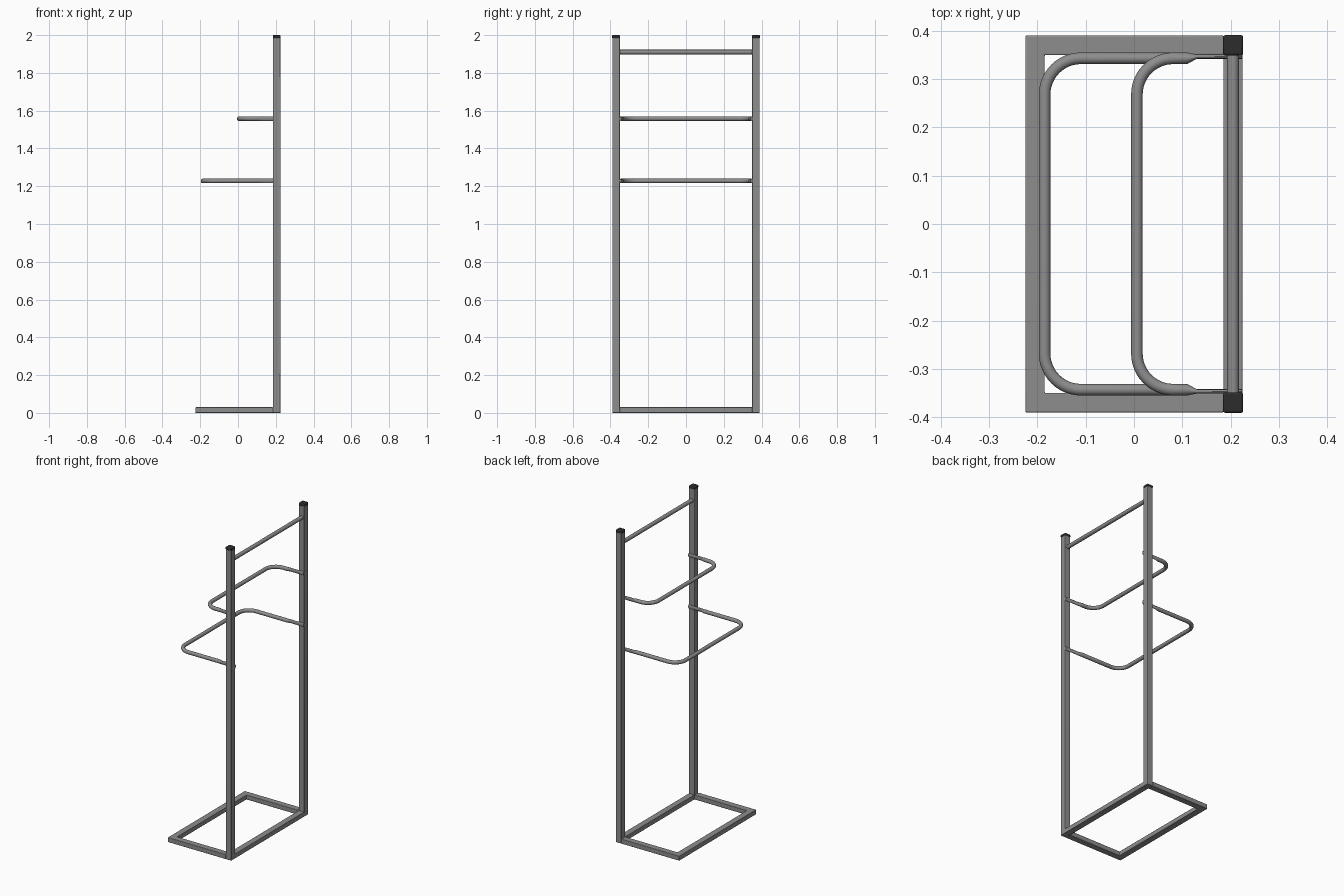
import bpy, bmesh, math
from mathutils import Vector

if "Cube" in bpy.data.objects:
    bpy.data.objects.remove(bpy.data.objects["Cube"])


def material(name, v):
    m = bpy.data.materials.new(name)
    m.diffuse_color = (v, v, v, 1)
    m.use_nodes = True
    m.node_tree.nodes["Principled BSDF"].inputs["Base Color"].default_value = m.diffuse_color
    return m


STEEL = material("grey steel", 0.27)
BLACK = material("black plastic", 0.025)


def finish(bm, name, mat, bevel=0.0):
    bmesh.ops.recalc_face_normals(bm, faces=bm.faces)
    me = bpy.data.meshes.new(name)
    bm.to_mesh(me)
    bm.free()
    me.materials.append(mat)
    ob = bpy.data.objects.new(name, me)
    bpy.context.collection.objects.link(ob)
    if bevel:
        b = ob.modifiers.new("soft edges", 'BEVEL')
        b.width = bevel
        b.segments = 3
        b.limit_method = 'ANGLE'
    bpy.context.view_layer.objects.active = ob
    ob.select_set(True)
    bpy.ops.object.shade_smooth_by_angle(angle=math.radians(35))
    ob.select_set(False)
    return ob


def prism(name, outline, z0, z1, mat, bevel):
    bm = bmesh.new()
    f = bm.faces.new([bm.verts.new((x, y, z0)) for x, y in outline])
    r = bmesh.ops.extrude_face_region(bm, geom=[f])
    for v in r["geom"]:
        if isinstance(v, bmesh.types.BMVert):
            v.co.z = z1
    return finish(bm, name, mat, bevel)


def rect(x0, x1, y0, y1):
    return [(x0, y0), (x1, y0), (x1, y1), (x0, y1)]


def sweep(name, stations, sides=20):
    """Tube through (point, lateral direction, lateral radius, vertical radius)."""
    bm = bmesh.new()
    rings = []
    for p, side, rl, rv in stations:
        ring = []
        for i in range(sides):
            a = 2 * math.pi * i / sides
            ring.append(bm.verts.new(p + side * rl * math.cos(a)
                                     + Vector((0, 0, rv * math.sin(a)))))
        rings.append(ring)
    for a, b in zip(rings, rings[1:]):
        for i in range(sides):
            j = (i + 1) % sides
            bm.faces.new((a[i], a[j], b[j], b[i]))
    bm.faces.new(rings[0])
    bm.faces.new(rings[-1])
    return finish(bm, name, STEEL)


# Base: three-sided foot frame plus back rail between the posts
prism("base_frame", [(0.186, -0.39), (-0.225, -0.39), (-0.225, 0.39), (0.186, 0.39),
                     (0.186, 0.35), (-0.185, 0.35), (-0.185, -0.35), (0.186, -0.35)],
      0, 0.03, STEEL, 0.003)
prism("base_back_rail", rect(0.185, 0.225, -0.352, 0.352), 0, 0.03, STEEL, 0.003)

# Posts with black end caps
for s, label in ((-1, "near"), (1, "far")):
    y0, y1 = sorted((s * 0.35, s * 0.39))
    prism(label + "_post", rect(0.185, 0.225, y0, y1), 0, 1.985, STEEL, 0.003)
    prism(label + "_post_cap", rect(0.184, 0.226, y0 - 0.001, y1 + 0.001),
          1.982, 2.0, BLACK, 0.005)

# Straight top rail
X = Vector((1, 0, 0))
sweep("top_rail", [(Vector((0.205, y, 1.91)), X, 0.0125, 0.0125) for y in (-0.352, 0.352)])


# U-shaped hanging bars with flattened ends fixed to the posts' inner faces
def hanging_bar(name, xf, z, r=0.012, yc=0.343, bend=0.075):
    half = []
    for x, y, rl in ((0.224, 0.3465, 0.0045), (0.13, 0.3465, 0.0045), (0.11, yc, r)):
        half.append((Vector((x, y, z)), Vector((0, 1, 0)), rl, r))
    for i in range(13):
        a = math.pi / 2 * i / 12
        d = Vector((-math.sin(a), math.cos(a), 0))
        half.append((Vector((xf + bend, yc - bend, z)) + d * bend, d, r, r))

    def flip(st):
        p, d, rl, rv = st
        return Vector((p.x, -p.y, p.z)), Vector((d.x, -d.y, 0)), rl, rv
    sweep(name, half + [flip(s) for s in reversed(half)])


hanging_bar("upper_hanging_bar", 0.006, 1.558)
hanging_bar("lower_hanging_bar", -0.185, 1.228)
